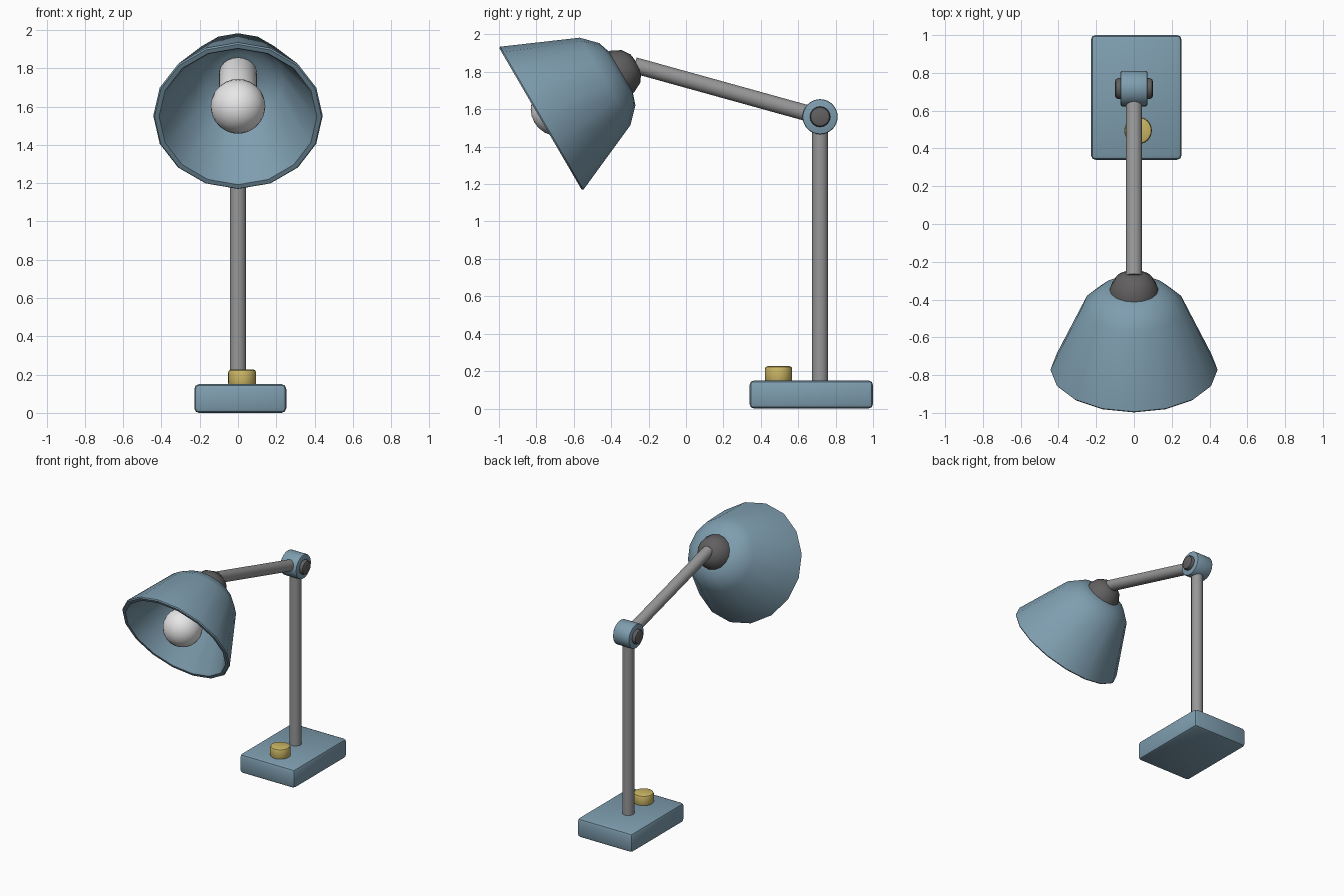
import bpy, bmesh, math
from mathutils import Vector

if "Cube" in bpy.data.objects:
    bpy.data.objects.remove(bpy.data.objects["Cube"])


def material(name, rgb):
    m = bpy.data.materials.new(name)
    m.diffuse_color = (*rgb, 1)
    m.use_nodes = True
    m.node_tree.nodes["Principled BSDF"].inputs["Base Color"].default_value = m.diffuse_color
    return m


BLUE = material("dusty blue", (0.21, 0.34, 0.43))
GREY = material("steel grey", (0.31, 0.31, 0.31))
DARK = material("dark grey", (0.12, 0.115, 0.115))
GOLD = material("brass yellow", (0.60, 0.47, 0.13))
WHITE = material("bulb white", (0.80, 0.80, 0.80))


def finish(bm, name, mat, angle=35):
    bmesh.ops.recalc_face_normals(bm, faces=bm.faces)
    me = bpy.data.meshes.new(name)
    bm.to_mesh(me)
    bm.free()
    ob = bpy.data.objects.new(name, me)
    bpy.context.collection.objects.link(ob)
    me.materials.append(mat)
    bpy.ops.object.select_all(action='DESELECT')
    ob.select_set(True)
    bpy.context.view_layer.objects.active = ob
    bpy.ops.object.shade_smooth_by_angle(angle=math.radians(angle))
    return ob


def lathe(name, mat, origin, axis, profile, n=24, angle=35):
    """Spin (distance along axis, radius) points; radius 0 makes a pole."""
    bm = bmesh.new()
    o, a = Vector(origin), Vector(axis).normalized()
    e1 = Vector((1, 0, 0)) if abs(a.x) < 0.9 else Vector((0, 1, 0))
    e2 = a.cross(e1)
    rings = []
    for d, r in profile:
        if r == 0:
            rings.append([bm.verts.new(o + a * d)] * n)
        else:
            rings.append([bm.verts.new(o + a * d + r * (
                e1 * math.cos(2 * math.pi * i / n) + e2 * math.sin(2 * math.pi * i / n)))
                for i in range(n)])
    for p, q in zip(rings, rings[1:]):
        for i in range(n):
            j = (i + 1) % n
            bm.faces.new(list(dict.fromkeys((p[i], p[j], q[j], q[i]))))
    return finish(bm, name, mat, angle)


def rod(name, mat, start, end, r, bevel=0.0, n=24):
    s, e = Vector(start), Vector(end)
    L = (e - s).length
    if bevel:
        k = bevel * 0.3
        prof = [(0, 0), (0, r - bevel), (k, r - k), (bevel, r),
                (L - bevel, r), (L - k, r - k), (L, r - bevel), (L, 0)]
    else:
        prof = [(0, 0), (0, r), (L, r), (L, 0)]
    return lathe(name, mat, s, e - s, prof, n)


# Base block with softened edges
bm = bmesh.new()
bmesh.ops.create_cube(bm, size=1)
for v in bm.verts:
    v.co = Vector((v.co.x * 0.48 + 0.012, v.co.y * 0.66 + 0.67, v.co.z * 0.15 + 0.075))
bmesh.ops.bevel(bm, geom=bm.edges[:], offset=0.024, segments=2, profile=0.5, affect='EDGES')
finish(bm, "base", BLUE)

# Switch button, post and arm
rod("switch_button", GOLD, (0.022, 0.495, 0.14), (0.022, 0.495, 0.226), 0.073, 0.014)
HINGE = Vector((0, 0.717, 1.56))
rod("post", GREY, (0, 0.717, 0.14), HINGE, 0.043)
rod("arm", GREY, HINGE, (0, -0.275, 1.835), 0.043)

# Hinge barrel and its pin
X = Vector((1, 0, 0))
rod("hinge_barrel", BLUE, HINGE - X * 0.071, HINGE + X * 0.071, 0.094, 0.008, 32)
rod("hinge_pin", DARK, HINGE - X * 0.10, HINGE + X * 0.10, 0.055, 0.016, 16)

# Lamp head: everything is turned about the tilted shade axis
RIM = (0, -0.778, 1.548)
AXIS = (0, 0.864, 0.503)
lathe("shade", BLUE, RIM, AXIS,
      [(0.47, 0), (0.465, 0.11), (0.445, 0.175), (0.385, 0.237), (0.012, 0.402),
       (0.0, 0.412), (0.0, 0.436), (0.008, 0.4425), (0.40, 0.270), (0.475, 0.193),
       (0.50, 0.12), (0.505, 0)], 16)
lathe("shade_cap", DARK, RIM, AXIS,
      [(0.48, 0), (0.48, 0.133), (0.51, 0.126), (0.56, 0.100), (0.59, 0.056), (0.597, 0)], 16, 40)

# Bulb: round globe blending into a neck
R, C = 0.143, 0.105
globe = [(C - R * math.cos(math.radians(t)), R * math.sin(math.radians(t)))
         for t in range(0, 136, 15)]
lathe("bulb", WHITE, RIM, AXIS, globe + [(0.24, 0.10), (0.44, 0.10), (0.468, 0.085), (0.468, 0)], 24)
